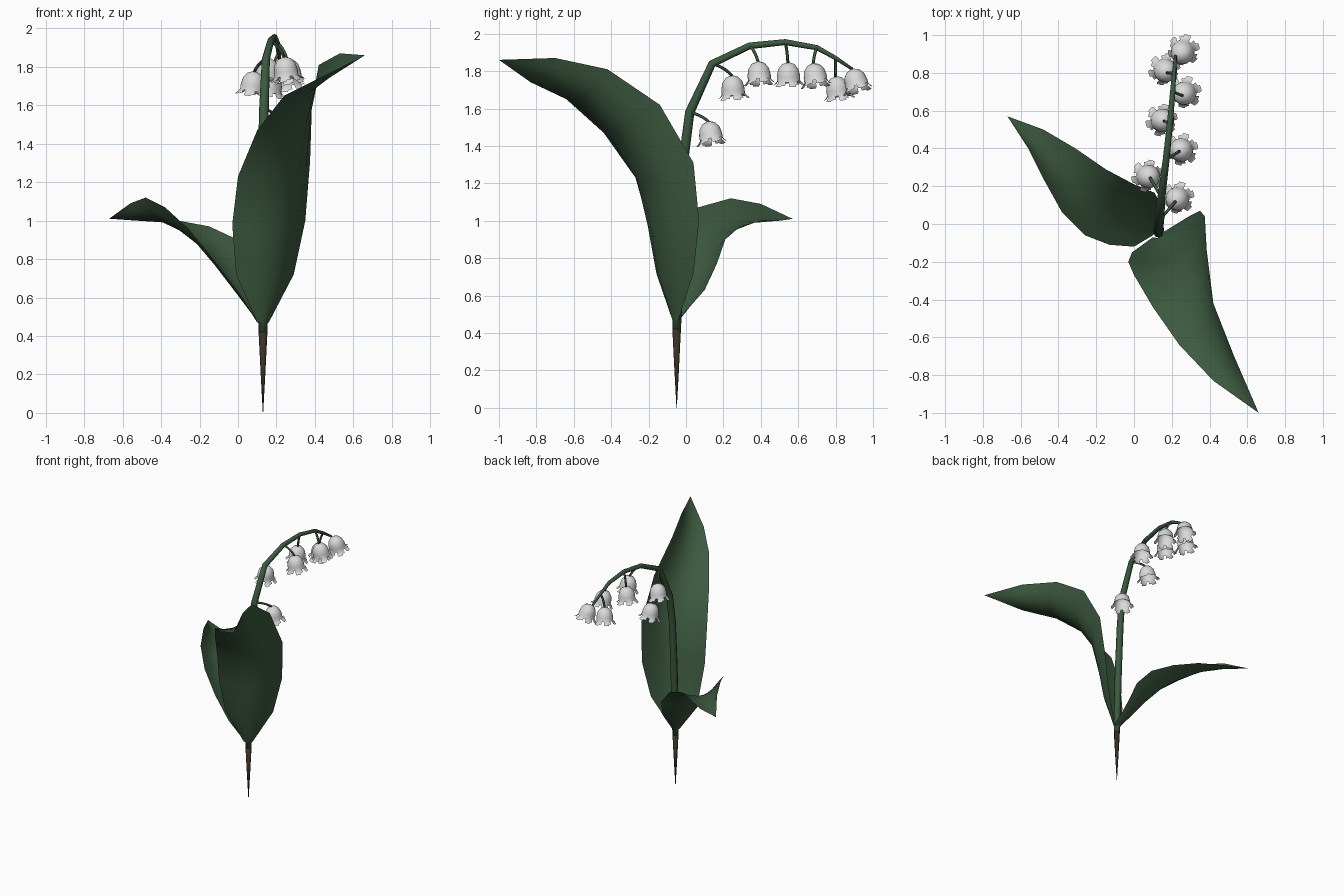
import bpy, bmesh, math
from mathutils import Vector

cube = bpy.data.objects.get("Cube")
if cube:
    bpy.data.objects.remove(cube, do_unlink=True)


def material(name, rgb):
    mat = bpy.data.materials.new(name)
    mat.use_nodes = True
    mat.diffuse_color = (*rgb, 1)
    mat.node_tree.nodes["Principled BSDF"].inputs["Base Color"].default_value = (*rgb, 1)
    return mat


green = material("leaf green", (0.045, 0.1, 0.05))
brown = material("root brown", (0.04, 0.03, 0.018))
white = material("petal white", (0.7, 0.7, 0.7))


def finish(name, bm, mat):
    mesh = bpy.data.meshes.new(name)
    bm.to_mesh(mesh)
    bm.free()
    mesh.materials.append(mat)
    for poly in mesh.polygons:
        poly.use_smooth = True
    obj = bpy.data.objects.new(name, mesh)
    bpy.context.collection.objects.link(obj)
    return obj


def tube(name, points, radii, mat, sides=8):
    """Tapered tube swept along a polyline."""
    bm = bmesh.new()
    points = [Vector(p) for p in points]
    rings = []
    for i, p in enumerate(points):
        before, after = points[max(i - 1, 0)], points[min(i + 1, len(points) - 1)]
        along = (after - before).normalized()
        u = along.cross(Vector((1, 0, 0))).normalized()
        v = along.cross(u)
        ring = []
        for k in range(sides):
            a = math.tau * k / sides
            ring.append(bm.verts.new(p + radii[i] * (u * math.cos(a) + v * math.sin(a))))
        rings.append(ring)
    for low, high in zip(rings, rings[1:]):
        for k in range(sides):
            j = (k + 1) % sides
            bm.faces.new((low[k], low[j], high[j], high[k]))
    bm.faces.new(rings[0])
    bm.faces.new(rings[-1])
    bmesh.ops.recalc_face_normals(bm, faces=bm.faces)
    return finish(name, bm, mat)


def leaf(name, left, right, cup=0.24, parts=6):
    """Cupped blade between two edge lines that meet at the tip."""
    bm = bmesh.new()
    left, right = [Vector(p) for p in left], [Vector(p) for p in right]
    mids = [(a + b) / 2 for a, b in zip(left, right)]
    rows = []
    for i, (a, b) in enumerate(zip(left, right)):
        along = mids[min(i + 1, len(mids) - 1)] - mids[max(i - 1, 0)]
        bulge = (b - a).cross(along.normalized()) * cup
        row = []
        for k in range(parts + 1):
            t = k / parts
            row.append(bm.verts.new(a.lerp(b, t) + bulge * 4 * t * (1 - t)))
        rows.append(row)
    for low, high in zip(rows, rows[1:]):
        for k in range(parts):
            bm.faces.new((low[k], high[k], high[k + 1], low[k + 1]))
    bmesh.ops.remove_doubles(bm, verts=bm.verts, dist=0.001)
    bmesh.ops.recalc_face_normals(bm, faces=bm.faces)
    return finish(name, bm, green)


def bell(name, top, rim):
    """Hanging bell with six flared petal tips."""
    bm = bmesh.new()
    axis = Vector(rim) - Vector(top)
    turn = Vector((0, 0, -1)).rotation_difference(axis.normalized())
    profile = [(0.01, 0), (0.035, 0.01), (0.054, 0.035), (0.062, 0.07),
               (0.062, 0.098), (0.076, 0.115), (0.086, 0.122)]
    sides = 24
    rings = []
    for r, drop in profile:
        ring = []
        for k in range(sides):
            a = math.tau * k / sides
            # Petal ends are narrower than their roots
            if drop > 0.12:
                a += (0.07, 0, -0.07, 0)[k % 4]
            local = Vector((r * math.cos(a), r * math.sin(a), -drop))
            ring.append(bm.verts.new(Vector(top) + turn @ local))
        rings.append(ring)
    for level, (upper, lower) in enumerate(zip(rings, rings[1:])):
        for k in range(sides):
            # Gaps between petals below the body of the bell
            if level >= 4 and k % 4 >= 2 + (level == 4 and k % 4 == 2):
                continue
            j = (k + 1) % sides
            bm.faces.new((upper[k], lower[k], lower[j], upper[j]))
    bm.faces.new(rings[0])
    loose = [v for v in bm.verts if not v.link_faces]
    bmesh.ops.delete(bm, geom=loose, context="VERTS")
    bmesh.ops.recalc_face_normals(bm, faces=bm.faces)
    return finish(name, bm, white)


# Root spike and arching stem
tube("root", [(0.13, -0.05, 0), (0.13, -0.05, 0.2), (0.13, -0.05, 0.42)],
     [0.001, 0.012, 0.023], brown)
nodes = [(0.135, 0.02, 1.58), (0.145, 0.14, 1.84), (0.17, 0.34, 1.935),
         (0.19, 0.53, 1.955), (0.205, 0.7, 1.925), (0.212, 0.8, 1.87), (0.22, 0.89, 1.81)]
tube("stem", [(0.13, -0.05, 0.42), (0.13, -0.045, 0.6), (0.13, -0.03, 1),
              (0.13, -0.01, 1.35)] + nodes,
     [0.023, 0.027, 0.027, 0.026, 0.025, 0.021, 0.018, 0.016, 0.014, 0.011, 0.008], green)

# Tall leaf leaning forward
leaf("tall_leaf",
     [(0.1, -0.07, 0.47), (-0.01, -0.15, 0.72), (-0.03, -0.2, 0.98), (0, -0.27, 1.23),
      (0.1, -0.44, 1.47), (0.24, -0.64, 1.65), (0.42, -0.83, 1.74), (0.66, -1, 1.86)],
     [(0.16, -0.04, 0.47), (0.29, 0.04, 0.72), (0.35, 0.07, 1), (0.375, 0.04, 1.31),
      (0.385, -0.14, 1.62), (0.42, -0.42, 1.81), (0.53, -0.7, 1.87), (0.66, -1, 1.86)])

# Short leaf spreading to the back
leaf("short_leaf",
     [(0.16, -0.04, 0.47), (0.14, 0.1, 0.63), (0.11, 0.165, 0.77), (0, 0.21, 0.9),
      (-0.15, 0.29, 0.97), (-0.31, 0.4, 1), (-0.48, 0.5, 1), (-0.67, 0.57, 1.01)],
     [(0.1, -0.06, 0.47), (0, -0.12, 0.63), (-0.13, -0.11, 0.8), (-0.26, -0.06, 0.96),
      (-0.38, 0.06, 1.07), (-0.48, 0.24, 1.12), (-0.56, 0.4, 1.09), (-0.67, 0.57, 1.01)])

# Bells on hooked stalks: top point of each, then rim centre
bells = [((0.22, 0.12, 1.53), (0.235, 0.14, 1.41)),
         ((0.085, 0.245, 1.775), (0.07, 0.255, 1.655)),
         ((0.24, 0.385, 1.85), (0.255, 0.395, 1.73)),
         ((0.16, 0.545, 1.845), (0.145, 0.55, 1.72)),
         ((0.255, 0.68, 1.84), (0.275, 0.7, 1.71)),
         ((0.175, 0.8, 1.77), (0.16, 0.82, 1.645)),
         ((0.245, 0.89, 1.81), (0.265, 0.925, 1.685))]
for i, (node, (top, rim)) in enumerate(zip(nodes, bells), 1):
    bell(f"bell_{i}", top, rim)
    start, end = Vector(node), Vector(top)
    hook = start.lerp(end, 0.65)
    hook.z = start.z * 0.7 + end.z * 0.3
    path = []
    for s in range(6):
        t = s / 5
        path.append(start.lerp(hook, t).lerp(hook.lerp(end, t), t))
    tube(f"stalk_{i}", path, [0.008] * 6, green, 6)
